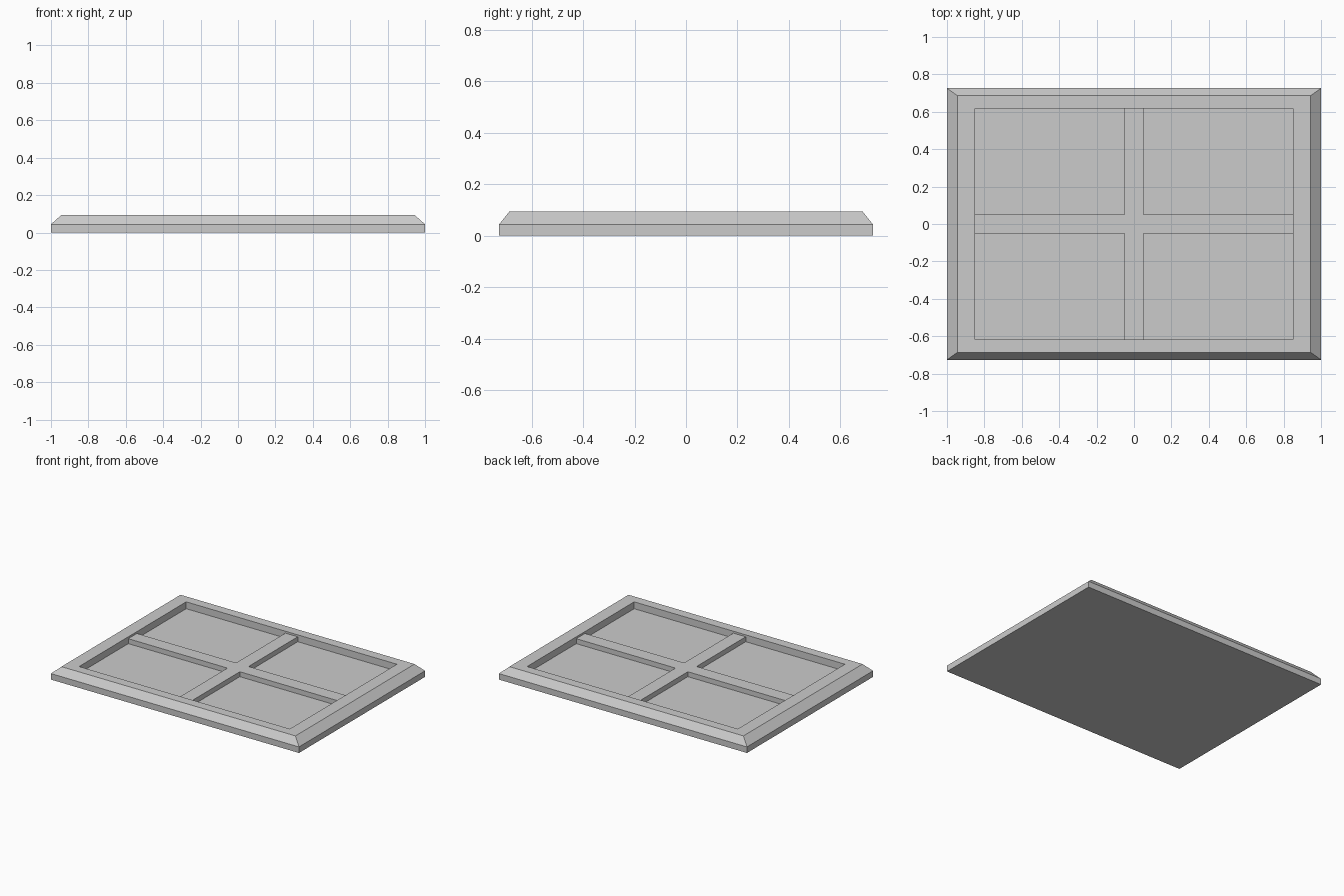
import bpy
import bmesh

cube = bpy.data.objects.get("Cube")
if cube:
    bpy.data.objects.remove(cube, do_unlink=True)

# Single plain grey
grey = bpy.data.materials.new("plain_grey")
grey.use_nodes = True
colour = (0.6, 0.6, 0.6, 1)
grey.diffuse_color = colour
grey.node_tree.nodes["Principled BSDF"].inputs["Base Color"].default_value = colour

FLOOR, TOP, BAR_TOP = 0.044, 0.094, 0.08
OPEN_X, OPEN_Y, BAR = 0.85, 0.617, 0.05


def finish(bm, name):
    bmesh.ops.recalc_face_normals(bm, faces=bm.faces)
    mesh = bpy.data.meshes.new(name)
    bm.to_mesh(mesh)
    bm.free()
    mesh.materials.append(grey)
    obj = bpy.data.objects.new(name, mesh)
    bpy.context.collection.objects.link(obj)
    return obj


def rectangle(bm, x, y, z):
    return [bm.verts.new((sx * x, sy * y, z))
            for sx, sy in ((-1, -1), (1, -1), (1, 1), (-1, 1))]


# Backed frame: stacked rectangles give the sides, bevel, rim and recess
bm = bmesh.new()
rings = [rectangle(bm, *size) for size in (
    (1, 0.726, 0),
    (1, 0.726, FLOOR),
    (0.944, 0.686, TOP),
    (OPEN_X, OPEN_Y, TOP),
    (OPEN_X, OPEN_Y, FLOOR),
)]
for low, high in zip(rings, rings[1:]):
    for i in range(4):
        j = (i + 1) % 4
        bm.faces.new((low[i], low[j], high[j], high[i]))
bm.faces.new(rings[0])
bm.faces.new(rings[-1])
finish(bm, "backed_frame")

# Cross bars: one plus-shaped outline raised off the floor, slightly embedded
bm = bmesh.new()
ex, ey, sink = OPEN_X + 0.004, OPEN_Y + 0.004, FLOOR - 0.004
quarter = [(ex, BAR), (BAR, BAR), (BAR, ey)]
outline = (quarter
           + [(-x, y) for x, y in reversed(quarter)]
           + [(-x, -y) for x, y in quarter]
           + [(x, -y) for x, y in reversed(quarter)])
base = bm.faces.new([bm.verts.new((x, y, sink)) for x, y in outline])
raised = bmesh.ops.extrude_face_region(bm, geom=[base], use_keep_orig=True)
verts = [v for v in raised["geom"] if isinstance(v, bmesh.types.BMVert)]
bmesh.ops.translate(bm, verts=verts, vec=(0, 0, BAR_TOP - sink))
finish(bm, "cross_bars")
